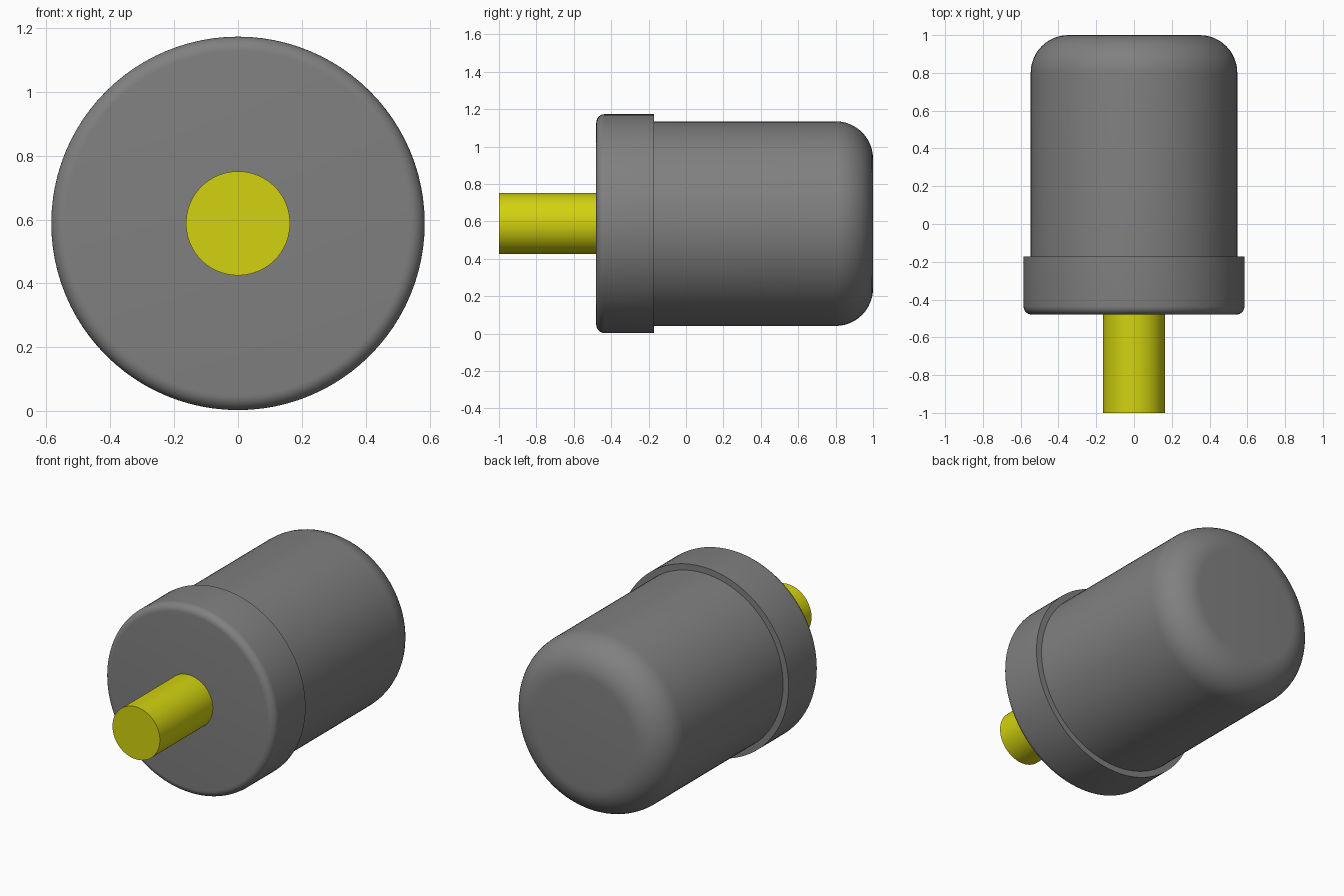
import bpy, bmesh, math

cube = bpy.data.objects.get("Cube")
if cube:
    bpy.data.objects.remove(cube, do_unlink=True)

AXIS_Z = 0.588   # height of the common axis
SIDES = 96


def material(name, rgb):
    m = bpy.data.materials.new(name)
    m.use_nodes = True
    colour = (*rgb, 1.0)
    m.diffuse_color = colour
    m.node_tree.nodes["Principled BSDF"].inputs["Base Color"].default_value = colour
    return m


def fillet(radius, end_y, size, direction, steps=12):
    """Profile points rounding the rim from the side wall onto the end face."""
    pts = []
    for i in range(steps + 1):
        a = math.pi / 2 * i / steps
        pts.append((radius - size + size * math.cos(a),
                    end_y - direction * size + direction * size * math.sin(a)))
    return pts


def turned_part(name, profile, mat):
    """Revolve (radius, y) points about the y axis and cap both ends."""
    bm = bmesh.new()
    rings = []
    for r, y in profile:
        rings.append([bm.verts.new((r * math.cos(2 * math.pi * k / SIDES), y,
                                    r * math.sin(2 * math.pi * k / SIDES)))
                      for k in range(SIDES)])
    for a, b in zip(rings, rings[1:]):
        for k in range(SIDES):
            n = (k + 1) % SIDES
            bm.faces.new((a[k], a[n], b[n], b[k]))
    bm.faces.new(rings[0])
    bm.faces.new(rings[-1])
    bmesh.ops.recalc_face_normals(bm, faces=bm.faces)
    mesh = bpy.data.meshes.new(name)
    bm.to_mesh(mesh)
    bm.free()
    mesh.materials.append(mat)
    obj = bpy.data.objects.new(name, mesh)
    obj.location.z = AXIS_Z
    bpy.context.collection.objects.link(obj)
    bpy.ops.object.select_all(action='DESELECT')
    obj.select_set(True)
    bpy.context.view_layer.objects.active = obj
    bpy.ops.object.shade_smooth_by_angle(angle=math.radians(30))
    return obj


grey = material("grey", (0.216, 0.216, 0.216))
yellow = material("yellow", (0.645, 0.645, 0.005))

# Main body with a generously rounded back end
turned_part("body", [(0.547, -0.3)] + fillet(0.547, 1.0, 0.2, 1), grey)

# Wider front collar with a small rounded front rim
turned_part("collar", [(0.585, -0.172)] + fillet(0.585, -0.48, 0.045, -1, 8), grey)

# Protruding shaft
turned_part("shaft", [(0.163, -1.0), (0.163, -0.45)], yellow)
